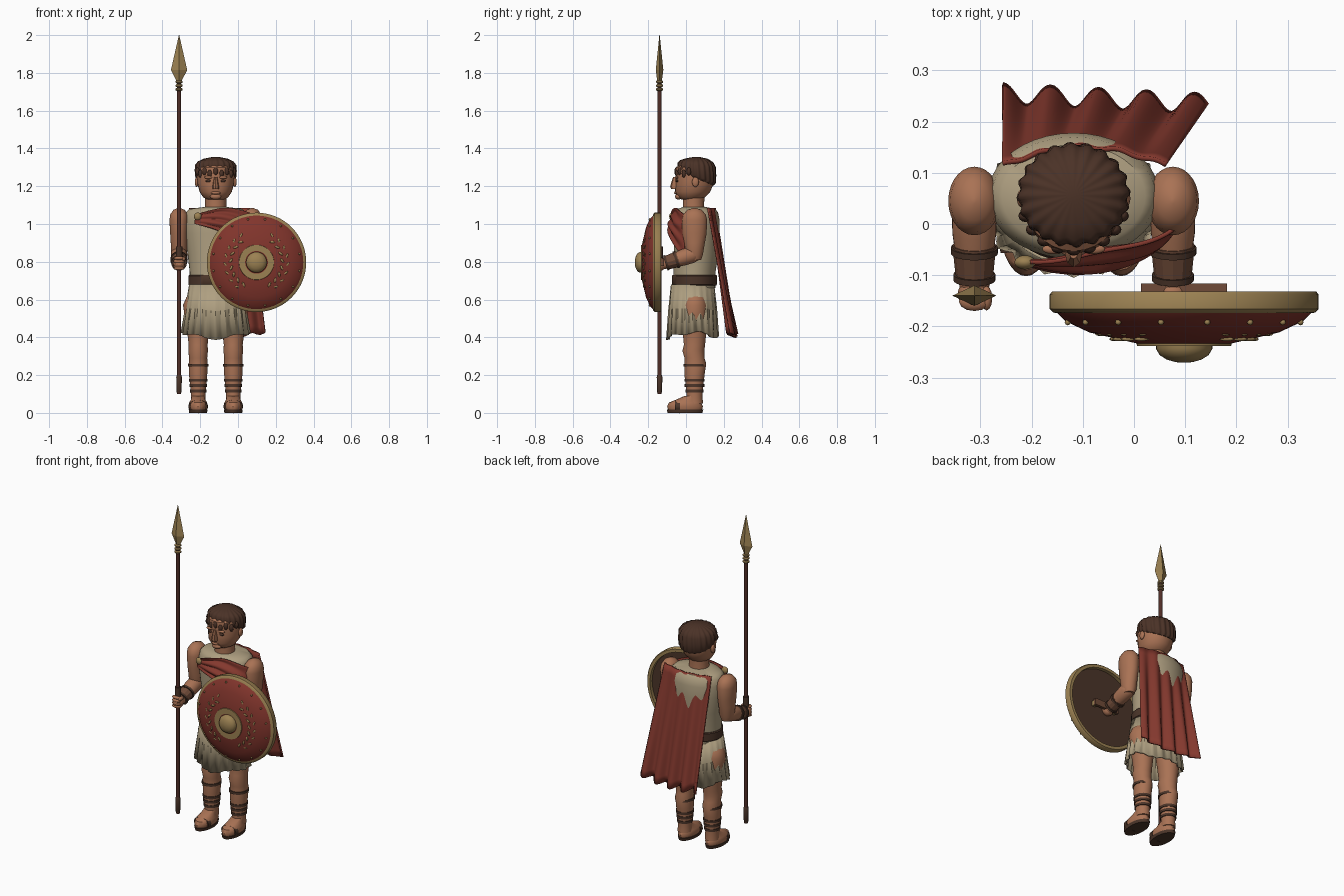
import bpy, bmesh
from math import sin, cos, pi, radians, asin
from mathutils import Vector, Matrix

cube = bpy.data.objects.get("Cube")
if cube:
    bpy.data.objects.remove(cube)


def material(name, *rgb):
    m = bpy.data.materials.new(name)
    m.use_nodes = True
    m.diffuse_color = (*rgb, 1)
    m.node_tree.nodes["Principled BSDF"].inputs["Base Color"].default_value = (*rgb, 1)
    return m


skin = material("skin", .40, .17, .09)
hair = material("dark hair", .07, .032, .02)
linen = material("linen", .43, .35, .22)
cloth = material("red cloth", .23, .04, .027)
paint = material("shield red", .22, .035, .025)
bronze = material("bronze", .33, .22, .085)
leather = material("brown leather", .16, .07, .04)
strap = material("dark leather", .07, .035, .022)
wood = material("dark wood", .08, .027, .02)

CX, CY = -.118, .045          # body centre
ARM, LEG = .194, .093         # offsets of limbs from the body centre
SHIELD = Vector((.098, -.132, .797))
SPEAR = Vector((-.312, -.14, 0))


def finish(name, bm, mat, angle=40, thick=0):
    bmesh.ops.recalc_face_normals(bm, faces=bm.faces)
    mesh = bpy.data.meshes.new(name)
    bm.to_mesh(mesh)
    bm.free()
    mesh.materials.append(mat)
    obj = bpy.data.objects.new(name, mesh)
    bpy.context.collection.objects.link(obj)
    bpy.ops.object.select_all(action="DESELECT")
    obj.select_set(True)
    bpy.context.view_layer.objects.active = obj
    bpy.ops.object.shade_smooth_by_angle(angle=radians(angle))
    if thick:
        mod = obj.modifiers.new("thickness", "SOLIDIFY")
        mod.thickness, mod.offset = thick, 0
    return obj


def loft(name, mat, rings, at=(0, 0, 0), toward=None, seg=28, warp=None, caps=True, angle=40, thick=0):
    """Elliptic rings (height, rx, ry, shift in y), stacked up or along a direction."""
    bm = bmesh.new()
    turn = Matrix.Identity(3)
    if toward:
        turn = Vector(toward).to_track_quat("Z", "Y").to_matrix()
    loops = []
    for ring in rings:
        z, rx = ring[:2]
        ry = ring[2] if len(ring) > 2 else rx
        dy = ring[3] if len(ring) > 3 else 0
        loop = []
        for i in range(seg):
            t = 2 * pi * i / seg
            p = Vector((rx * cos(t), ry * sin(t) + dy, z))
            if warp:
                p = warp(p, t)
            loop.append(bm.verts.new(turn @ p + Vector(at)))
        loops.append(loop)
    for a, b in zip(loops, loops[1:]):
        for i in range(seg):
            j = (i + 1) % seg
            bm.faces.new((a[i], a[j], b[j], b[i]))
    if caps:
        bm.faces.new(loops[0])
        bm.faces.new(loops[-1])
    return finish(name, bm, mat, angle, thick)


def ball(name, mat, at, size, spin=None, seg=18):
    bm = bmesh.new()
    bmesh.ops.create_uvsphere(bm, u_segments=seg, v_segments=seg // 2, radius=1)
    m = Matrix.Translation(at) @ (spin or Matrix()) @ Matrix.Diagonal((*size, 1))
    bmesh.ops.transform(bm, matrix=m, verts=bm.verts)
    return finish(name, bm, mat, 60)


def box(name, mat, at, size):
    bm = bmesh.new()
    bmesh.ops.create_cube(bm, size=1)
    bmesh.ops.transform(bm, matrix=Matrix.Translation(at) @ Matrix.Diagonal((*size, 1)), verts=bm.verts)
    return finish(name, bm, mat)


def sheet(name, mat, nu, nv, point, thick):
    bm = bmesh.new()
    rows = [[bm.verts.new(point(u / nu, v / nv)) for u in range(nu + 1)] for v in range(nv + 1)]
    for a, b in zip(rows, rows[1:]):
        for i in range(nu):
            bm.faces.new((a[i], a[i + 1], b[i + 1], b[i]))
    return finish(name, bm, mat, 60, thick)


# Torso, belt and pleated skirt
loft("tunic", linen, [(.66, .135, .11), (.75, .138, .112), (.85, .15, .118, .01), (.95, .165, .122, .01),
                      (1.02, .168, .123, .01), (1.06, .16, .115, .01), (1.08, .14, .1, .01), (1.09, .06, .06)],
     (CX, CY, 0), seg=40)
loft("belt", strap, [(.675, .14, .115), (.68, .145, .119), (.725, .145, .119), (.73, .14, .115)], (CX, CY, 0), seg=40)


def pleats(p, t):
    drop = (.67 - p.z) / .27
    fold = abs((t * 20 / (2 * pi)) % 1 - .5) * 4 - 1
    k = 1 + .05 * drop * fold
    return Vector((p.x * k, p.y * k, p.z + .015 * drop * (cos(2 * t) + .6 * sin(5 * t))))


loft("skirt", linen, [(.68, .138, .112), (.55, .156, .124), (.41, .174, .131)], (CX, CY - .01, 0), seg=80,
     warp=pleats, caps=False, angle=12, thick=.006)

# Neck and head
loft("neck", skin, [(1.06, .06), (1.1, .056), (1.16, .058)], (CX, CY - .005, 0))
loft("head", skin, [(1.13, .045, .045, -.025), (1.14, .065, .07, -.015), (1.17, .085, .093, -.01),
                    (1.21, .096, .1), (1.25, .1, .102), (1.3, .095, .098), (1.34, .05, .05)], (CX, CY, 0))
loft("nose", skin, [(1.185, .017, .02), (1.2, .017, .026), (1.25, .008, .01)], (CX, CY - .103, 0), seg=8)
ball("lips", skin, (CX, CY - .098, 1.165), (.026, .01, .008))
ball("chin", skin, (CX, CY - .085, 1.145), (.03, .018, .016))
for s in (-1, 1):
    ball("eye", strap, (CX + s * .038, CY - .092, 1.228), (.016, .007, .007))
    ball("brow", skin, (CX + s * .038, CY - .094, 1.247), (.024, .01, .008))
    ball("ear", skin, (CX + s * .101, CY + .005, 1.222), (.01, .018, .026))


# Hair cap, low at the nape and high on the brow, with swirled locks
def locks(p, t):
    low = max(0, (1.35 - p.z) / .145)
    k = 1 + .035 * cos(20 * t + 14 * p.z)
    lift = low * (.035 - .035 * sin(t))
    return Vector((p.x * k, p.y * k, p.z + lift))


loft("hair", hair, [(1.205, .098, .09), (1.22, .106, .1), (1.26, .108, .1), (1.3, .106, .098), (1.325, .092, .086),
                    (1.345, .06, .057), (1.355, .015, .015)], (CX, CY + .012, 0), seg=120, warp=locks, angle=60)
for i in range(9):
    t = radians(200 + 17.5 * i)
    ball("fringe_lock", hair, (CX + .1 * cos(t), CY + .005 + .1 * sin(t), 1.278 - .012 * (i % 2)),
         (.014, .012, .022), seg=12)

# Arms, bracers and fists
for s, side in ((-1, "right"), (1, "left")):
    x = CX + s * ARM
    elbow, wrist = Vector((x, .04, .84)), Vector((x, -.125, .788))
    way = wrist - elbow
    loft(side + "_upper_arm", skin, [(.81, .03, .035), (.84, .042, .045), (.9, .044, .055), (.95, .047, .064),
         (1.02, .051, .067), (1.05, .047, .06), (1.075, .03, .038), (1.085, .004, .005)], (x, CY, 0))
    loft(side + "_forearm", skin, [(-.035, .02), (-.02, .037), (.01, .044), (.06, .043), (.12, .035), (.18, .028)],
         elbow, way)
    loft(side + "_bracer", leather, [(.085, .043), (.155, .036)], elbow, way, seg=12, angle=15)
    for d, r in ((.09, .046), (.145, .041)):
        loft(side + "_bracer_band", strap, [(d, r), (d + .012, r)], elbow, way)
    ball(side + "_palm", skin, wrist + Vector((0, -.012, 0)), (.033, .032, .036))
    if s < 0:
        for i in range(4):
            ball("finger", skin, (x, -.152, .765 + .018 * i), (.03, .018, .01), seg=12)
        ball("thumb", skin, (x + .024, -.145, .815), (.011, .024, .012), seg=12)

# Legs, straps and sandals
for s, side in ((-1, "right"), (1, "left")):
    x = CX + s * LEG
    loft(side + "_leg", skin, [(.05, .04, .045), (.09, .038, .042), (.14, .042, .046), (.2, .048, .053),
         (.26, .05, .058, .004), (.29, .048, .053), (.33, .052, .058, -.006), (.36, .05, .056), (.43, .058, .063),
         (.5, .07, .07), (.57, .08, .07), (.61, .063, .06), (.64, .03, .03)], (x, CY, 0))
    for z, r in ((.245, .054), (.165, .049), (.137, .047), (.108, .044)):
        loft(side + "_leg_strap", strap, [(z, r, r * 1.1), (z + .015, r, r * 1.1)], (x, CY, 0))
    loft(side + "_foot", skin, [(.018, .046, .09), (.035, .051, .095), (.055, .047, .085), (.07, .038, .062, .015),
         (.09, .034, .042, .04)], (x, -.005, 0))
    loft(side + "_sole", strap, [(0, .047, .092), (.018, .05, .097)], (x, -.005, 0))
    loft(side + "_toe_strap", strap, [(-.012, .05, .034), (.012, .052, .036)], (x, -.045, .034), (0, 1, 0))


# Cape hanging from the shoulders
def cape(u, v):
    wave = (.003 + .017 * v) * cos(2 * pi * u / .235)
    hem = .66 + .02 * sin(pi * u) + .008 * cos(2 * pi * u / .235)
    return (-.257 + u * (.32 + .08 * v), .115 + .035 * sin(pi * u) * (1 - v) + v * (.138 - .02 * u) + wave,
            1.085 - v * hem)


sheet("cape", cloth, 64, 16, cape, .009)


# Sash fanning out from the brooch over the chest
def sash(u, v):
    t = radians(240 + 95 * u)
    z = 1.05 + .035 * sin(pi * u) - v * (.05 + .19 * u)
    k = (1 - .25 * max(0, z - 1) / .08 * sin(pi * u)) + .045 * sin(pi * u) * cos(6 * pi * v)
    return (CX + .22 * k * cos(t), .055 + .145 * k * sin(t), z)


sheet("sash", cloth, 30, 30, sash, .008)
ball("brooch", bronze, (-.213, -.075, 1.04), (.021, .014, .021))

# Spear
loft("spear_shaft", wood, [(.1, .011), (1.76, .011)], SPEAR, seg=16)
loft("spear_grip", strap, [(.76, .017), (.88, .017)], SPEAR, seg=16)
loft("spear_butt", strap, [(.1, .006), (.11, .013), (.19, .015), (.2, .012)], SPEAR, seg=16)
for i in range(3):
    z = 1.705 + i * .02
    loft("spear_collar", bronze, [(z, .013), (z + .004, .019), (z + .011, .019), (z + .015, .013)], SPEAR, seg=16)
loft("spear_head", bronze, [(1.755, .012), (1.815, .043, .02), (2, .001)], SPEAR, seg=4, angle=5)

# Round shield, facing forward
front = (0, -1, 0)
loft("shield_rim", bronze, [(0, .24), (0, .258), (.006, .263), (.034, .263), (.041, .256), (.044, .238), (0, .24)],
     SHIELD, front, 64, caps=False)
loft("shield_face", paint, [(.03, .25), (.042, .248), (.058, .232), (.08, .185), (.102, .09), (.102, .04)],
     SHIELD, front, 64, caps=False, angle=25)
loft("shield_lining", strap, [(.02, .25), (.05, .225), (.07, .18), (.09, .09), (.092, .01)], SHIELD, front, 64)
loft("shield_ring", bronze, [(.097, .094), (.106, .092), (.106, .06)], SHIELD, front, 48, caps=False)
loft("shield_boss", bronze, [(.1, .055), (.112, .055), (.124, .048), (.133, .034), (.138, .016), (.139, .002)],
     SHIELD, front, 32)
for i in range(16):
    t = 2 * pi * (i + .5) / 16
    ball("rivet", bronze, SHIELD + Vector((.232 * cos(t), -.06, .232 * sin(t))), (.006, .006, .006), seg=8)
for s in (-1, 1):
    for i in range(8):
        for row in (-1, 1):
            t = radians(-56 + 16 * i + 4 * row)
            r = .15 + .014 * row
            at = SHIELD + Vector((s * r * cos(t), -.088 + .005 * row, r * sin(t)))
            lean = Matrix.Rotation(-s * (t + pi / 2 - row * .6), 4, "Y")
            ball("laurel_leaf", bronze, at, (.015, .004, .006), lean, 10)
box("shield_grip", leather, SHIELD + Vector((0, .008, 0)), (.168, .016, .04))
for s in (-1, 1):
    box("grip_mount", bronze, SHIELD + Vector((s * .07, -.035, 0)), (.022, .08, .03))
